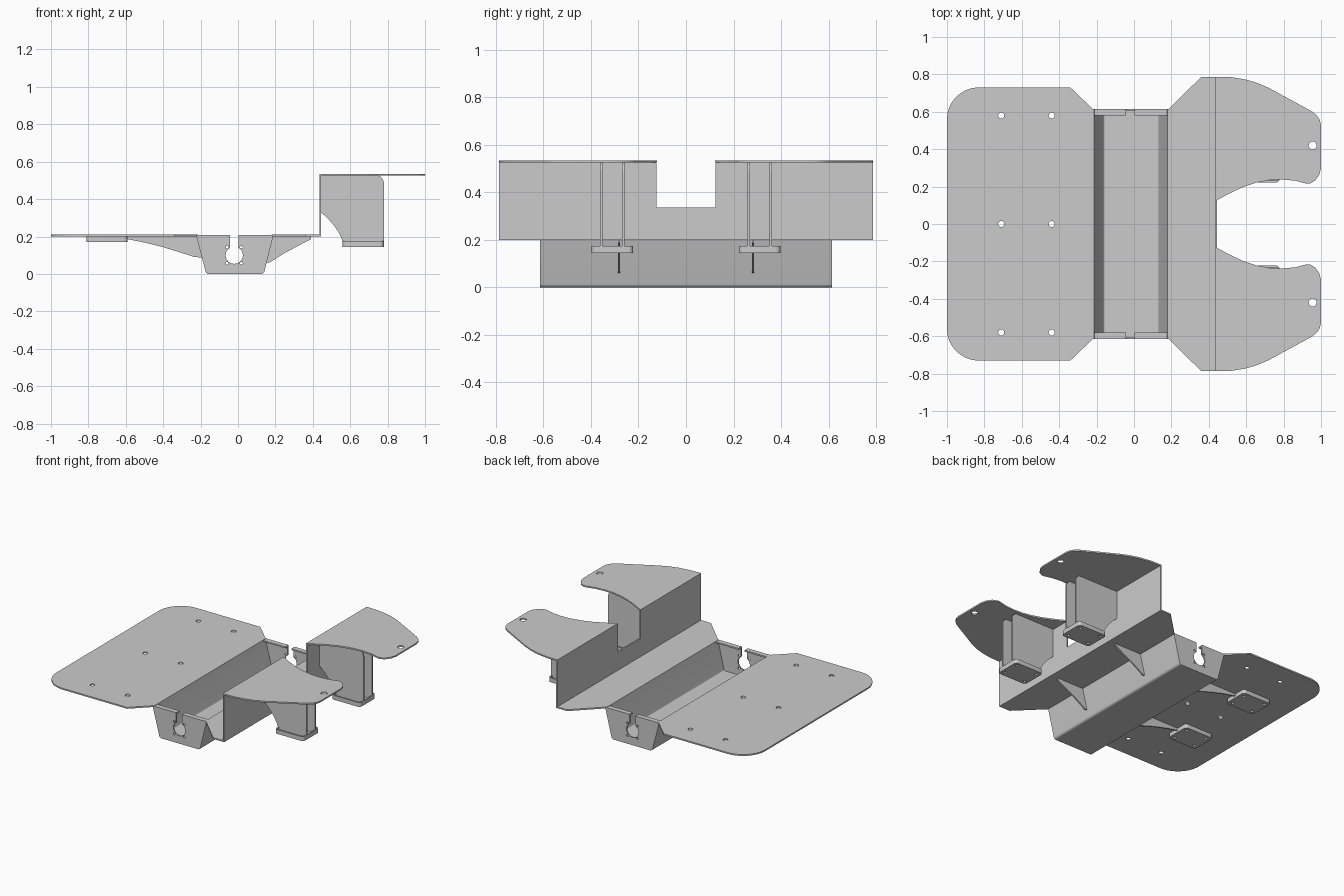
import bpy, bmesh
from math import pi, sin, cos, asin
from mathutils import Matrix, Vector

if "Cube" in bpy.data.objects:
    bpy.data.objects.remove(bpy.data.objects["Cube"])

PLANES = {
    'xy': Matrix.Identity(4),
    'xz': Matrix.Rotation(pi / 2, 4, 'X'),
    'yz': Matrix(((0, 0, 1, 0), (1, 0, 0, 0), (0, 1, 0, 0), (0, 0, 0, 1))),
}
NORMALS = {'xy': (0, 0, 1), 'xz': (0, 1, 0), 'yz': (1, 0, 0)}
T = 0.01


def circle(x, y, r, n=24):
    return [(x + r * cos(2 * pi * i / n), y + r * sin(2 * pi * i / n)) for i in range(n)]


def rounded(points, n=8):
    """Outline whose points may carry a corner radius: (x, y[, r])."""
    out = []
    for i, p in enumerate(points):
        if len(p) == 2:
            out.append(p)
            continue
        c = Vector(p[:2])
        a = (Vector(points[i - 1][:2]) - c).normalized()
        b = (Vector(points[(i + 1) % len(points)][:2]) - c).normalized()
        half = a.angle(b) / 2
        centre = c + (a + b).normalized() * p[2] / sin(half)
        d = p[2] * cos(half) / sin(half)
        v0, v1 = c + a * d - centre, c + b * d - centre
        for k in range(n + 1):
            v = v0.lerp(v1, k / n).normalized() * p[2]
            out.append(tuple(centre + v))
    return out


def plate(name, loops, plane, at, thick=T):
    """Flat sheet from an outline plus hole loops, centred at 'at' on its normal."""
    cu = bpy.data.curves.new(name, 'CURVE')
    cu.dimensions, cu.fill_mode, cu.extrude = '2D', 'BOTH', thick / 2
    for loop in loops:
        sp = cu.splines.new('POLY')
        sp.points.add(len(loop) - 1)
        for pt, p in zip(sp.points, loop):
            pt.co = (p[0], p[1], 0, 1)
        sp.use_cyclic_u = True
    tmp = bpy.data.objects.new(name + "_curve", cu)
    bpy.context.collection.objects.link(tmp)
    dg = bpy.context.evaluated_depsgraph_get()
    me = bpy.data.meshes.new_from_object(tmp.evaluated_get(dg))
    bpy.data.objects.remove(tmp)
    me.transform(Matrix.Translation(Vector(NORMALS[plane]) * at) @ PLANES[plane])
    bm = bmesh.new()
    bm.from_mesh(me)
    bmesh.ops.remove_doubles(bm, verts=bm.verts, dist=1e-5)
    bmesh.ops.recalc_face_normals(bm, faces=bm.faces)
    bm.to_mesh(me)
    bm.free()
    me.shade_smooth()
    me.set_sharp_from_angle(angle=0.5)
    me.name = name
    ob = bpy.data.objects.new(name, me)
    bpy.context.collection.objects.link(ob)
    return ob


# Wide left plate with six bolt holes
left = rounded([(-1, -0.73, 0.17), (-0.34, -0.73), (-0.215, -0.61),
                (-0.215, 0.61), (-0.34, 0.73), (-1, 0.73, 0.17)], 12)
plate("left_plate", [left] + [circle(x, y, 0.016) for x in (-0.71, -0.44)
                              for y in (-0.58, 0, 0.58)], 'xy', 0.205)

# Folded channel across the middle
plate("channel", [rounded([(-0.225, 0.21), (-0.17, 0, 0.018), (0.138, 0, 0.018), (0.19, 0.21),
                           (0.178, 0.21), (0.13, T, 0.01), (-0.162, T, 0.01), (-0.213, 0.21)])],
      'xz', 0, 1.23)

# Right plate and notched upright wall
plate("right_plate", [[(0.18, -0.61), (0.36, -0.787), (0.445, -0.787),
                       (0.445, 0.787), (0.36, 0.787), (0.18, 0.61)]], 'xy', 0.205)
plate("upright_wall", [rounded([(-0.787, 0.2), (0.787, 0.2), (0.787, 0.535), (0.125, 0.535, 0.015),
                                (0.125, 0.337), (-0.125, 0.337), (-0.125, 0.535, 0.015),
                                (-0.787, 0.535)])], 'yz', 0.44)

# Channel end wall outline with keyhole slot
HX, HZ, HR, SW = -0.02, 0.1, 0.046, 0.023
a0 = pi / 2 - asin(SW / HR)
keyhole = [(HX + HR * cos(a0 - (2 * a0 + pi - 2 * a0 + 2 * (pi / 2 - (pi / 2 - a0)) ) * k / 28),
            HZ + HR * sin(a0 - (pi + 2 * a0) * k / 28)) for k in range(29)]
end_wall = rounded([(-0.222, 0.208), (-0.17, 0, 0.018), (0.138, 0, 0.018), (0.187, 0.208),
                    (HX + SW, 0.208)]) + keyhole + [(HX - SW, 0.208)]
bolts = [circle(HX + i * 0.038, HZ + j * 0.043, 0.008, 12) for i in (-1, 1) for j in (-1, 1)]

# Upper wing outline
wing = [(0.435, 0.787), (0.52, 0.785), (0.6, 0.772), (0.66, 0.754), (0.72, 0.728), (0.78, 0.695),
        (0.95, 0.603), (0.978, 0.58), (0.994, 0.555), (1, 0.525), (1, 0.3), (0.99, 0.262),
        (0.968, 0.232), (0.94, 0.216), (0.92, 0.216), (0.86, 0.232), (0.79, 0.238), (0.72, 0.234),
        (0.65, 0.22), (0.58, 0.196), (0.51, 0.163), (0.46, 0.136), (0.435, 0.123)]

# Leg side profile, hollowed at the lower inner corner
leg = rounded([(0.44, 0.528), (0.78, 0.528, 0.045), (0.78, 0.153), (0.56, 0.153)])
leg += [(0.56, 0.17), (0.552, 0.195), (0.535, 0.228), (0.51, 0.263), (0.48, 0.297), (0.44, 0.333)]


def tray(name, cx, cy, z, w, d, h):
    """Shallow tray pad: base with four holes and a raised rim."""
    def ring(i):
        x, y = w / 2 - i, d / 2 - i
        return rounded([(cx + sx * x, cy + sy * y, 0.02 - i)
                        for sx, sy in ((-1, -1), (1, -1), (1, 1), (-1, 1))], 5)
    holes = [circle(cx + i * (w / 2 - 0.03), cy + j * (d / 2 - 0.03), 0.01, 16)
             for i in (-1, 1) for j in (-1, 1)]
    plate(name + "_base", [ring(0)] + holes, 'xy', z + T / 2)
    plate(name + "_rim", [ring(0), ring(0.009)], 'xy', z + T + (h - T) / 2, h - T)


for s, side in ((-1, "front"), (1, "back")):
    # End wall with its inward top flanges
    plate(side + "_end_wall", [end_wall] + bolts, 'xz', s * 0.61)
    for tag, x0, x1 in (("left", -0.212, HX - SW), ("right", HX + SW, 0.177)):
        plate(f"{side}_{tag}_flange", [[(x0, s * 0.58), (x1, s * 0.58), (x1, s * 0.615),
                                        (x0, s * 0.615)]], 'xy', 0.203)
    # Upper wing
    plate(side + "_wing", [[(x, s * y) for x, y in wing], circle(0.955, s * 0.42, 0.021)],
          'xy', 0.53)
    # Leg: two side sheets on a tray foot
    for tag, y in (("outer", 0.357), ("inner", 0.264)):
        plate(f"{side}_leg_{tag}", [leg], 'xz', s * y)
    tray(side + "_foot", 0.67, s * 0.31, 0.145, 0.22, 0.175, 0.03)
    # Pad under the left plate with its tapered rib
    tray(side + "_under_pad", -0.70, s * 0.283, 0.172, 0.22, 0.175, 0.029)
    plate(side + "_left_rib", [[(-0.6, 0.202), (-0.6, 0.188), (-0.5, 0.168), (-0.4, 0.143),
                                (-0.3, 0.112), (-0.235, 0.091), (-0.19, 0.087), (-0.215, 0.202)]],
          'xz', s * 0.282)
    # Triangular rib under the right plate
    plate(side + "_right_rib", [[(0.15, 0.06), (0.167, 0.06), (0.25, 0.112), (0.39, 0.186),
                                 (0.39, 0.202), (0.183, 0.202)]], 'xz', s * 0.282)
